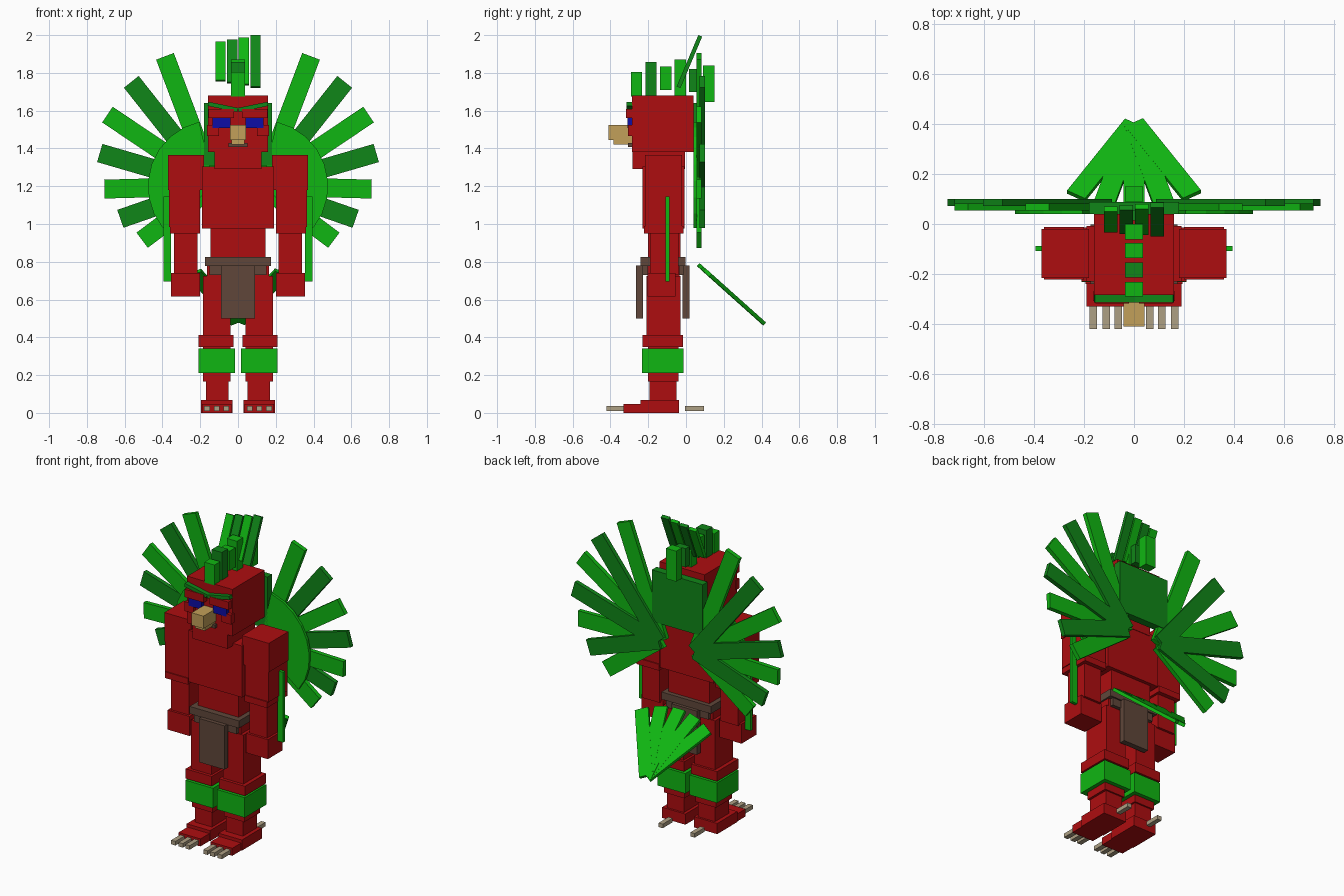
import bpy, bmesh, math
from mathutils import Matrix, Vector

if "Cube" in bpy.data.objects:
    bpy.data.objects.remove(bpy.data.objects["Cube"])


def mat(name, rgb):
    m = bpy.data.materials.new(name)
    m.diffuse_color = (*rgb, 1)
    m.use_nodes = True
    m.node_tree.nodes["Principled BSDF"].inputs["Base Color"].default_value = m.diffuse_color
    return m


RED = mat("red", (0.42, 0.004, 0.005))
GREEN = mat("bright green", (0.005, 0.47, 0.006))
DARK = mat("dark green", (0.005, 0.24, 0.009))
BLUE = mat("blue", (0.004, 0.004, 0.38))
HORN = mat("horn yellow", (0.54, 0.35, 0.10))
CLAW = mat("claw beige", (0.42, 0.35, 0.23))
BROWN = mat("leather brown", (0.115, 0.062, 0.042))


def finish(name, bm, m):
    bmesh.ops.recalc_face_normals(bm, faces=bm.faces)
    me = bpy.data.meshes.new(name)
    bm.to_mesh(me)
    bm.free()
    me.materials.append(m)
    ob = bpy.data.objects.new(name, me)
    bpy.context.collection.objects.link(ob)
    return ob


def box(name, m, x, y, z, xf=None):
    """Box from (min, max) ranges, with an optional extra transform."""
    bm = bmesh.new()
    bmesh.ops.create_cube(bm, size=1)
    for v in bm.verts:
        v.co = Vector([(a + b) / 2 + c * (b - a) for c, (a, b) in zip(v.co, (x, y, z))])
    if xf:
        bm.transform(xf)
    return finish(name, bm, m)


def pair(name, m, x, y, z):
    """Box on both sides of the body; x is given for the +x side."""
    box(name + "_left", m, x, y, z)
    box(name + "_right", m, (-x[1], -x[0]), y, z)


# head and trunk
box("head", RED, (-.16, .16), (-.285, .04), (1.38, 1.68))
box("neck", RED, (-.125, .125), (-.284, -.005), (1.29, 1.38))
box("chest", RED, (-.19, .19), (-.23, -.008), (.975, 1.305))
box("abdomen", RED, (-.145, .145), (-.20, -.03), (.79, .975))
box("hips", RED, (-.165, .165), (-.205, -.035), (.70, .79))

# face
pair("brow", RED, (.02, .155), (-.318, -.28), (1.56, 1.61))
pair("eye", BLUE, (.04, .135), (-.31, -.28), (1.508, 1.56))
pair("cheek", RED, (.10, .165), (-.308, -.27), (1.465, 1.525))
box("upper_beak", HORN, (-.042, .042), (-.41, -.285), (1.445, 1.525))
box("lower_beak", HORN, (-.035, .035), (-.385, -.285), (1.42, 1.445))
box("mouth", BROWN, (-.05, .05), (-.306, -.28), (1.408, 1.43))
for s in (-1, 1):
    tilt = Matrix.Translation((s * .08, 0, 1.62)) @ Matrix.Rotation(-s * .2, 4, 'Y')
    box("brow_feather", DARK, (-.08, .08), (-.315, -.28), (-.011, .011), tilt)

# feathers along the middle of the head
ridge = [(-.29, -.232, 1.675, 1.805, GREEN), (-.215, -.155, 1.675, 1.857, DARK),
         (-.137, -.077, 1.71, 1.835, GREEN), (-.062, 0, 1.675, 1.87, GREEN),
         (.015, .055, 1.70, 1.82, DARK), (.09, .15, 1.645, 1.84, GREEN)]
for y0, y1, z0, z1, m in ridge:
    box("ridge_feather", m, (-.036, .036), (y0, y1), (z0, z1))

# slanted crest of four feathers
for i, half in enumerate((.11, .122, .134, .148)):
    x = -.0925 + i * .0617
    lean = Matrix.Translation((x, .018, 1.86)) @ Matrix.Rotation(-.4, 4, 'X')
    box("crest_feather", DARK if i % 2 else GREEN, (-.027, .027), (-.011, .011), (-half, half), lean)

# feather panel on the back of the head
box("nape_panel", DARK, (-.18, .18), (.04, .088), (1.31, 1.64))

# arms
pair("shoulder", RED, (.18, .37), (-.217, -.02), (1.18, 1.365))
pair("upper_arm", RED, (.20, .365), (-.215, -.02), (.985, 1.18))
pair("elbow", RED, (.20, .36), (-.222, -.013), (.95, .99))
pair("forearm", RED, (.215, .34), (-.19, -.04), (.73, .95))
pair("hand", RED, (.20, .355), (-.205, -.055), (.615, .74))
pair("arm_feather", GREEN, (.355, .395), (-.108, -.088), (.695, 1.145))

# belt and loincloth
box("belt", BROWN, (-.175, .175), (-.24, -.002), (.778, .825))
box("belt_lower_tier", BROWN, (-.15, .15), (-.23, -.012), (.73, .778))
box("front_loincloth", BROWN, (-.09, .09), (-.265, -.228), (.50, .78))
box("back_loincloth", BROWN, (-.09, .09), (-.018, .018), (.50, .78))

# legs and feet
pair("thigh", RED, (.04, .185), (-.21, -.03), (.41, .725))
pair("knee", RED, (.025, .21), (-.23, -.015), (.35, .412))
pair("calf", RED, (.04, .185), (-.20, -.04), (.165, .36))
pair("leg_cuff", GREEN, (.015, .21), (-.232, -.014), (.212, .34))
pair("ankle", RED, (.05, .17), (-.193, -.05), (.05, .17))
pair("foot", RED, (.03, .195), (-.24, -.037), (0, .068))
pair("toe_plate", RED, (.035, .19), (-.33, -.23), (0, .048))
for x in (.063, .112, .164):
    pair("front_claw", CLAW, (x - .015, x + .015), (-.42, -.32), (.01, .036))
pair("back_claw", CLAW, (.098, .128), (-.005, .095), (.01, .036))

# wings: a fan-shaped backing plate with seven radiating feathers
PX, PZ = .127, 1.20
lengths = (.735, .705, .68, .63, .58, .525, .476)
for s in (-1, 1):
    bm = bmesh.new()
    pts = [(s * PX, .04, PZ)]
    for i in range(9):
        a = math.radians(77 - i * 14.5)
        pts.append((s * (PX + .35 * math.cos(a)), .04, PZ + .35 * math.sin(a)))
    face = bm.faces.new([bm.verts.new(p) for p in pts])
    ext = bmesh.ops.extrude_face_region(bm, geom=[face])
    bmesh.ops.translate(bm, vec=(0, .018, 0),
                        verts=[v for v in ext['geom'] if isinstance(v, bmesh.types.BMVert)])
    finish("wing_plate", bm, GREEN)
    for i, length in enumerate(lengths):
        a = math.radians(69.3 - 17.7 * i)
        if s < 0:
            a = math.pi - a
        fan = Matrix.Translation((s * PX, 0, PZ)) @ Matrix.Rotation(-a, 4, 'Y')
        y = (.072, .1) if i % 2 else (.055, .083)
        box("wing_feather", DARK if i % 2 else GREEN, (0, length), y, (-.05, .05), fan)

# tail: five feathers meeting at the rear tip and spreading towards the body
slope = Matrix.Translation((0, .40, .485)) @ Matrix.Rotation(-.73, 4, 'X')
for i in range(-2, 3):
    turn = slope @ Matrix.Rotation(math.radians(15.5 * i), 4, 'Z')
    d = .0006 * i
    box("tail_feather", GREEN, (-.042, .042), (-.45, 0), (-.01 + d, .01 + d), turn)
